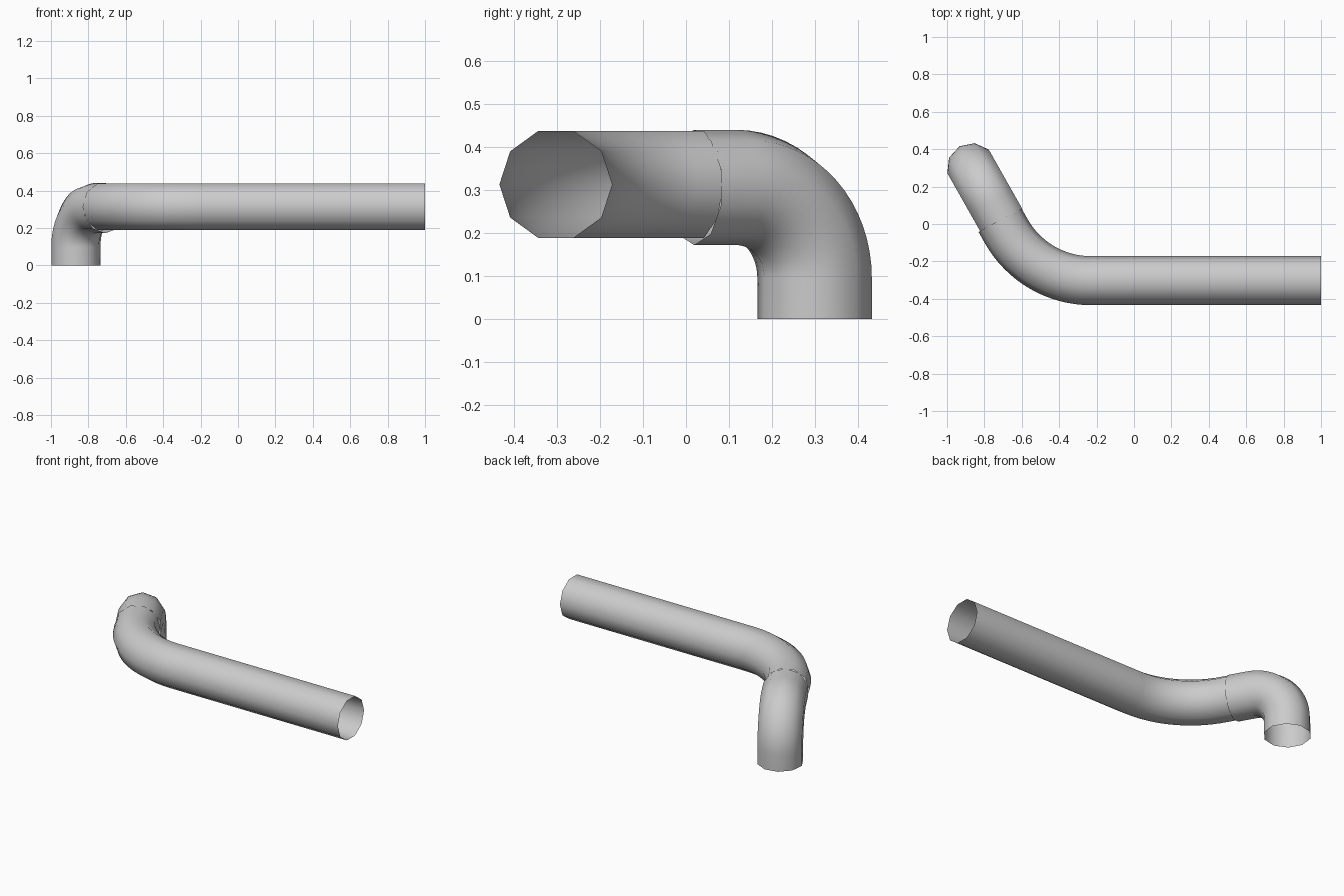
import bpy, bmesh
from math import sin, cos, pi, radians
from mathutils import Vector

if "Cube" in bpy.data.objects:
    bpy.data.objects.remove(bpy.data.objects["Cube"])

SIDES = 10
UP, DOWN = Vector((0, 0, 1)), Vector((0, 0, -1))
WEST = Vector((-1, 0, 0))
SLANT = Vector((-cos(radians(60.5)), sin(radians(60.5)), 0))  # heading after first bend


def tube(name, stations, binormal, radius):
    """Open ten-sided tube through (centre, tangent) stations lying in one plane."""
    bm = bmesh.new()
    rings = []
    for c, t in stations:
        side = t.cross(binormal)
        rings.append([bm.verts.new(c + radius * (cos(2 * pi * k / SIDES) * side
                                                 + sin(2 * pi * k / SIDES) * binormal))
                      for k in range(SIDES)])
    for a, b in zip(rings, rings[1:]):
        for k in range(SIDES):
            n = (k + 1) % SIDES
            f = bm.faces.new((a[k], b[k], b[n], a[n]))
            f.smooth = True
    mesh = bpy.data.meshes.new(name)
    bm.to_mesh(mesh)
    bm.free()
    ob = bpy.data.objects.new(name, mesh)
    bpy.context.collection.objects.link(ob)
    return ob


def arc(start, t0, toward, radius, angle, steps):
    """Stations of a bend leaving start along t0 and turning toward a direction."""
    out = []
    for i in range(steps + 1):
        a = angle * i / steps
        c = start + radius * (sin(a) * t0 + (1 - cos(a)) * toward)
        out.append((c, cos(a) * t0 + sin(a) * toward))
    return out


# Two straight pipe lengths
R, Y, Z = 0.131, -0.303, 0.313
for name, x0, x1 in (("outlet_pipe", 1.0, 0.30), ("middle_pipe", 0.30, -0.23)):
    tube(name, [(Vector((x0, Y, Z)), WEST), (Vector((x1, Y, Z)), WEST)], UP, R)

# Sideways bend with a short straight collar
bend = arc(Vector((-0.23, Y, Z)), WEST, Vector((0, 1, 0)), 0.52, radians(60.5), 16)
end = bend[-1][0]
bend.append((end + SLANT * 0.07, SLANT))
tube("side_bend", bend, UP, R)

# Downward elbow, slightly wider, ending in an open foot
foot = Vector((-0.867, 0.299, 0.306))
drop = arc(foot - SLANT * 0.21, SLANT, DOWN, 0.21, pi / 2, 16)
drop.insert(0, (foot - SLANT * 0.322, SLANT))
drop.append((Vector((foot.x, foot.y, 0.0)), DOWN))
tube("down_elbow", drop, SLANT.cross(UP), 0.134)
